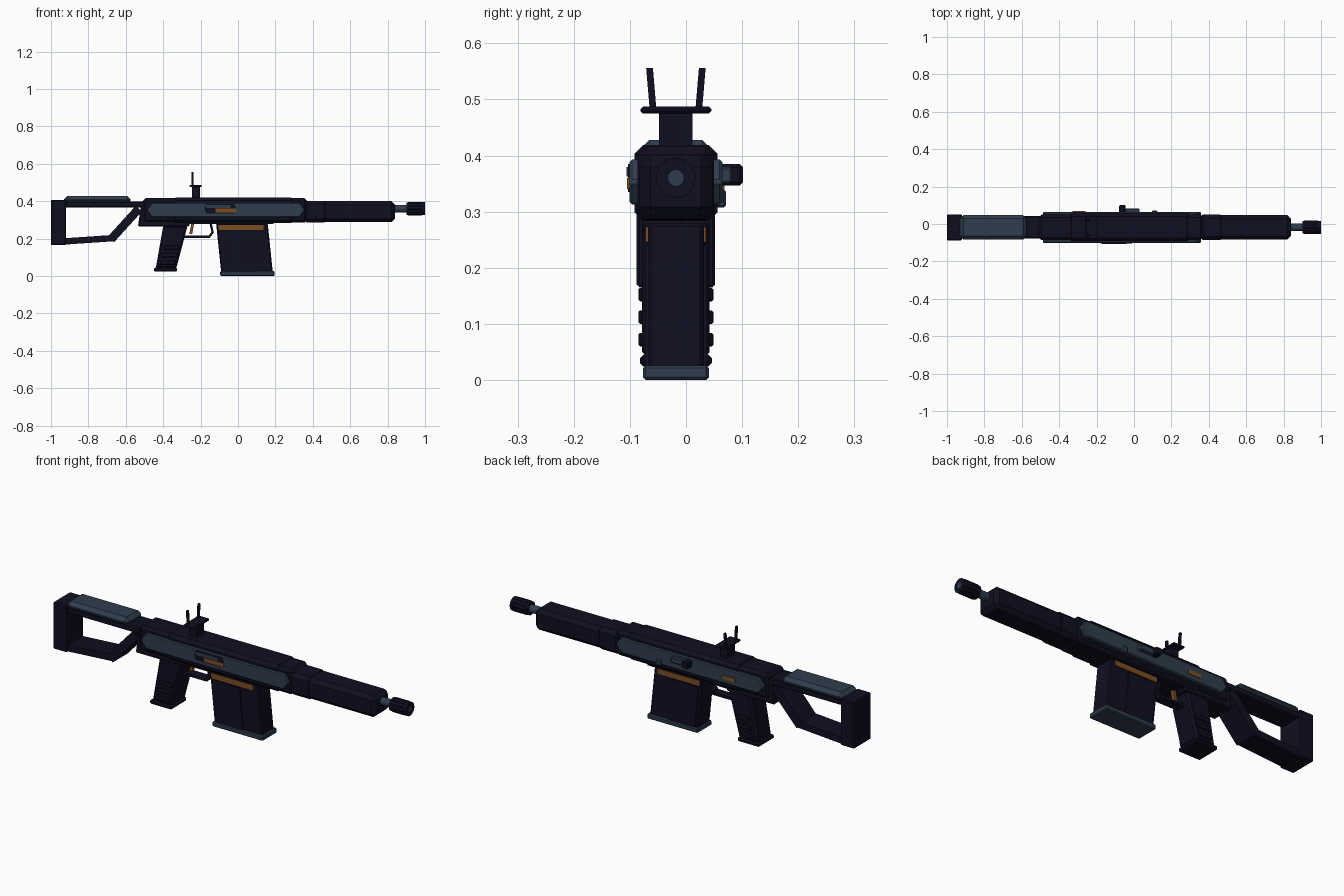
import bpy, bmesh, math
from mathutils import Vector

default_cube = bpy.data.objects.get("Cube")
if default_cube:
    bpy.data.objects.remove(default_cube, do_unlink=True)

MIDDLE = -0.018        # y of the plane that halves the body
BORE_HEIGHT = 0.36     # z of the barrel axis
BODY_HALF = 0.068      # half width of the receiver
STOCK_HALF = 0.06      # half width of stock and grip
RIGHT, LEFT = -1, 1


def make_material(name, red, green, blue):
    colour = (red, green, blue, 1)
    material = bpy.data.materials.new(name)
    material.use_nodes = True
    material.diffuse_color = colour
    material.node_tree.nodes["Principled BSDF"].inputs["Base Color"].default_value = colour
    return material


navy = make_material("dark navy", red=0.005, green=0.0045, blue=0.015)
slate = make_material("slate blue", red=0.028, green=0.047, blue=0.075)
orange = make_material("burnt orange", red=0.2, green=0.075, blue=0.015)


def join_rings(name, rings, material, bevel=0):
    """Skin equal rings of points into a capped, optionally bevelled solid."""
    mesh_data = bmesh.new()
    loops = [[mesh_data.verts.new(point) for point in ring] for ring in rings]
    for lower, upper in zip(loops, loops[1:]):
        for index in range(len(lower)):
            mesh_data.faces.new((lower[index - 1], lower[index], upper[index], upper[index - 1]))
    mesh_data.faces.new(loops[0])
    mesh_data.faces.new(loops[-1])
    bmesh.ops.recalc_face_normals(mesh_data, faces=mesh_data.faces)
    mesh = bpy.data.meshes.new(name)
    mesh_data.to_mesh(mesh)
    mesh_data.free()
    mesh.materials.append(material)
    part = bpy.data.objects.new(name, mesh)
    bpy.context.collection.objects.link(part)
    if bevel:
        modifier = part.modifiers.new("bevel", "BEVEL")
        modifier.width = bevel
        modifier.segments = 1


def extrude(name, profile, material, near, far, bevel=0):
    """Push a side profile of x, z pairs between two distances from the middle."""
    rings = [[(x, MIDDLE + depth, z) for x, z in profile] for depth in (near, far)]
    join_rings(name, rings, material, bevel)


def block(name, material, left, right, low, high, half, lean=0, flare=0, bevel=0):
    """Centred block; its top shifts by lean and grows by flare at each end."""
    profile = [(left, low), (right, low), (right + lean + flare, high), (left + lean - flare, high)]
    extrude(name, profile, material, -half, half, bevel)


def fitting(name, material, side, left, right, low, high, depth, cut=0, bevel=0):
    """Plate on one side of the body, with pointed ends when cut is given."""
    centre = (low + high) / 2
    profile = [(left + cut, low), (right - cut, low), (right - cut, high), (left + cut, high)]
    if cut:
        profile.insert(2, (right, centre))
        profile.append((left, centre))
    extrude(name, profile, material, side * STOCK_HALF, side * depth, bevel)


def beam(name, material, start, end, thickness, half, bevel=0):
    """Straight bar between two x, z points."""
    first, last = Vector(start), Vector(end)
    along = (last - first).normalized()
    offset = Vector((-along.y, along.x)) * thickness / 2
    profile = [first - offset, last - offset, last + offset, first + offset]
    extrude(name, profile, material, -half, half, bevel)


def rod(name, material, start, end, radius, sides=24, groove=0):
    """Rod along x; a groove sinks every other pair of its points."""
    rings = []
    for x in (start, end):
        ring = []
        for index in range(sides):
            angle = math.tau * index / sides
            reach = radius - groove * (index % 4 > 1)
            ring.append((x, MIDDLE + reach * math.cos(angle), BORE_HEIGHT + reach * math.sin(angle)))
        rings.append(ring)
    join_rings(name, rings, material)


# Receiver and handguard
block("receiver", navy, left=-0.51, right=0.37, low=0.285, high=0.416, half=BODY_HALF, bevel=0.015)
block("receiver_middle", navy, left=-0.35, right=0.3, low=0.283, high=0.419, half=0.074, bevel=0.016)
block("lower_receiver", navy, left=-0.535, right=-0.26, low=0.265, high=0.4, half=STOCK_HALF,
      lean=0.02, bevel=0.006)
block("magazine_well", navy, left=-0.28, right=0.19, low=0.278, high=0.3, half=STOCK_HALF)
block("handguard", navy, left=0.35, right=0.84, low=0.288, high=0.4, half=0.065, bevel=0.02)
block("handguard_collar", navy, left=0.35, right=0.48, low=0.286, high=0.402, half=BODY_HALF, bevel=0.018)

# Side panels and their fittings
for side, name in ((RIGHT, "right_side_panel"), (LEFT, "left_side_panel")):
    fitting(name, slate, side, left=-0.49, right=0.36, low=0.313, high=0.393, depth=0.083,
            cut=0.03, bevel=0.005)
fitting("breech_opening", navy, RIGHT, left=-0.18, right=-0.01, low=0.335, high=0.385, depth=0.085, cut=0.01)
fitting("breech_cover", slate, RIGHT, left=-0.17, right=-0.04, low=0.363, high=0.38, depth=0.088)
fitting("bolt", orange, RIGHT, left=-0.12, right=-0.01, low=0.34, high=0.36, depth=0.087)
fitting("charging_slide", slate, LEFT, left=-0.07, right=0.03, low=0.35, high=0.38, depth=0.1, bevel=0.004)
fitting("charging_knob", navy, LEFT, left=-0.08, right=-0.045, low=0.347, high=0.385, depth=0.12, bevel=0.006)
fitting("selector_plate", orange, LEFT, left=-0.33, right=-0.26, low=0.337, high=0.358, depth=0.087)
fitting("release_button", slate, LEFT, left=0.095, right=0.125, low=0.307, high=0.34, depth=0.089, bevel=0.004)

# Skeleton stock
block("butt_plate", navy, left=-1, right=-0.92, low=0.165, high=0.407, half=0.07, bevel=0.005)
block("stock_top_bar", navy, left=-0.93, right=-0.5, low=0.366, high=0.398, half=STOCK_HALF, bevel=0.005)
beam("stock_bottom_bar", navy, start=(-0.94, 0.184), end=(-0.66, 0.203), thickness=0.034, half=STOCK_HALF)
beam("stock_strut", navy, start=(-0.68, 0.195), end=(-0.53, 0.36), thickness=0.045, half=STOCK_HALF)
block("cheek_pad", slate, left=-0.93, right=-0.575, low=0.385, high=0.428, half=0.065, bevel=0.018)

# Grip with side ridges
GRIP_LEAN = 0.22       # forward shift of the grip per unit of height
block("grip", navy, left=-0.44, right=-0.33, low=0.04, high=0.27, half=STOCK_HALF,
      lean=0.23 * GRIP_LEAN, flare=0.01, bevel=0.01)
block("grip_cap", navy, left=-0.45, right=-0.325, low=0.024, high=0.045, half=0.064, bevel=0.006)
for step in range(3):
    height = 0.06 + step * 0.04
    rear = -0.43 + height * GRIP_LEAN
    block("grip_ridge", navy, left=rear, right=rear + 0.08, low=height, high=height + 0.024,
          half=0.067, lean=0.005, bevel=0.003)

# Trigger and its guard strap
beam("trigger_guard_bottom", navy, start=(-0.29, 0.21), end=(-0.15, 0.21), thickness=0.012, half=0.024)
beam("trigger_guard_corner", navy, start=(-0.155, 0.208), end=(-0.135, 0.235), thickness=0.012, half=0.024)
beam("trigger_guard_front", navy, start=(-0.135, 0.23), end=(-0.147, 0.285), thickness=0.012, half=0.024)
block("trigger", orange, left=-0.26, right=-0.245, low=0.225, high=0.28, half=0.01, lean=0.01)

# Magazine
block("magazine", navy, left=-0.09, right=0.186, low=0.02, high=0.28, half=0.05, lean=-0.027, bevel=0.006)
block("magazine_side_plates", navy, left=-0.075, right=0.08, low=0.025, high=0.24, half=0.055, lean=-0.02)
block("magazine_band", orange, left=-0.103, right=0.137, low=0.246, high=0.273, half=0.054)
block("magazine_base", slate, left=-0.095, right=0.196, low=0, high=0.026, half=0.059, bevel=0.005)

# Sight block, plate and twin posts
block("sight_block", navy, left=-0.247, right=-0.203, low=0.41, high=0.478, half=0.03)
block("sight_plate", navy, left=-0.258, right=-0.194, low=0.475, high=0.487, half=0.063, bevel=0.004)
for side, name in ((RIGHT, "right_sight_post"), (LEFT, "left_sight_post")):
    rings = []
    for distance, height in ((0.041, 0.485), (0.047, 0.556)):
        corners = ((-1, -1), (1, -1), (1, 1), (-1, 1))
        rings.append([(-0.244 + 0.005 * across, MIDDLE + side * distance + 0.006 * deep, height)
                      for across, deep in corners])
    join_rings(name, rings, navy)

# Barrel and slotted muzzle
rod("barrel", slate, start=0.82, end=0.92, radius=0.02)
rod("muzzle_collar", navy, start=0.9, end=0.915, radius=0.034)
rod("muzzle", navy, start=0.91, end=0.985, radius=0.036, sides=48, groove=0.003)
rod("muzzle_lip", navy, start=0.98, end=0.999, radius=0.035)
rod("bore", slate, start=0.99, end=1, radius=0.014)
